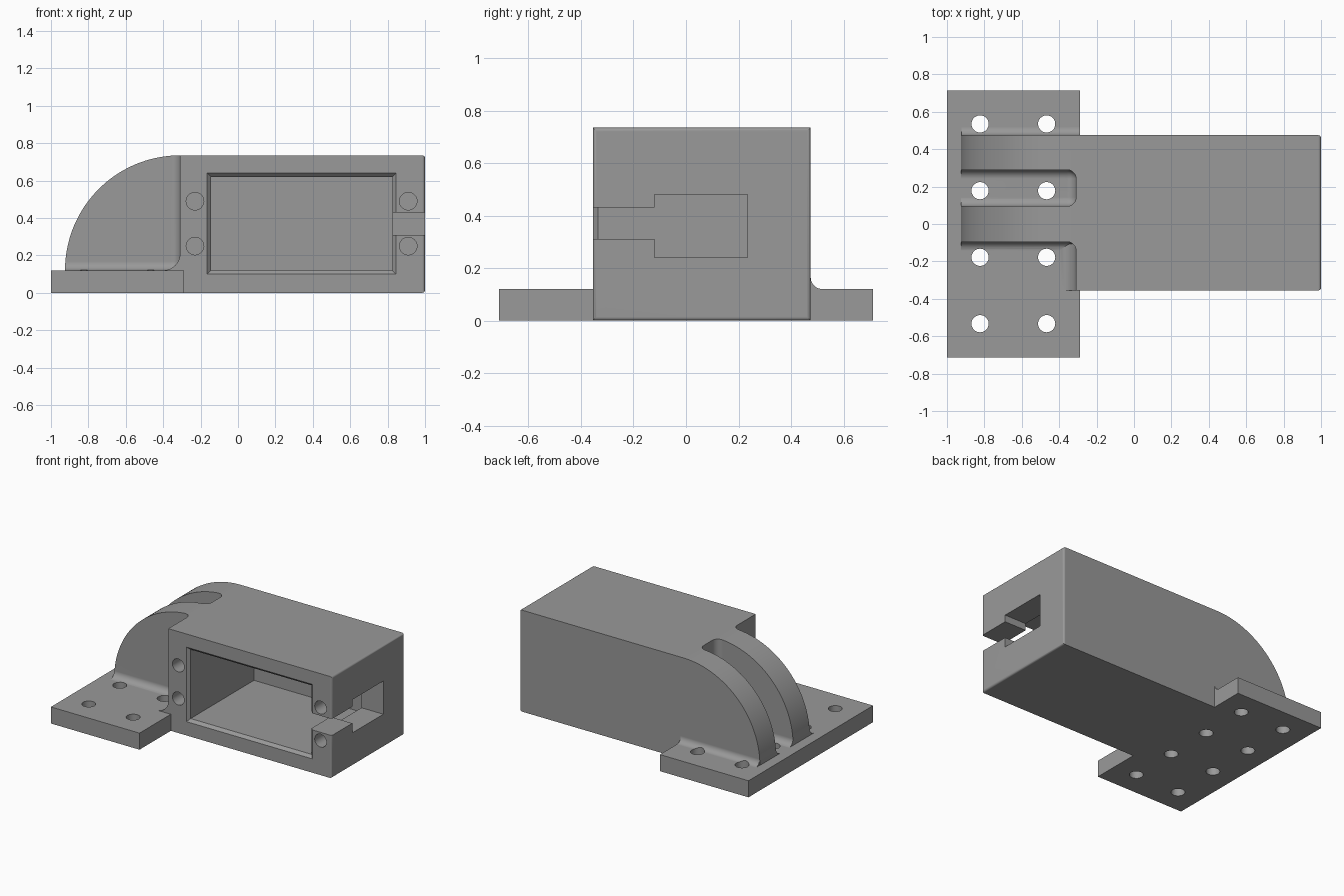
import bpy, bmesh, math
from mathutils import Matrix, Vector

if "Cube" in bpy.data.objects:
    bpy.data.objects.remove(bpy.data.objects["Cube"])


def finish(bm, name):
    bmesh.ops.recalc_face_normals(bm, faces=bm.faces[:])
    me = bpy.data.meshes.new(name)
    bm.to_mesh(me)
    bm.free()
    ob = bpy.data.objects.new(name, me)
    bpy.context.collection.objects.link(ob)
    return ob


def box(name, x, y, z, bevel=0):
    bm = bmesh.new()
    bmesh.ops.create_cube(bm, size=1)
    for v in bm.verts:
        v.co = [(r[0] + r[1]) / 2 + c * (r[1] - r[0]) for c, r in zip(v.co, (x, y, z))]
    if bevel:
        bmesh.ops.bevel(bm, geom=bm.edges[:], offset=bevel, segments=8,
                        profile=0.5, affect='EDGES')
    return finish(bm, name)


def prism(name, pts, axis, a, b, round_end=0):
    """Extrude a profile along x (points are y, z) or y (points are x, z)."""
    bm = bmesh.new()
    place = (lambda p: (a, p[0], p[1])) if axis == 'X' else (lambda p: (p[0], a, p[1]))
    face = bm.faces.new([bm.verts.new(place(p)) for p in pts])
    ext = bmesh.ops.extrude_face_region(bm, geom=[face])
    move = Vector((b - a, 0, 0)) if axis == 'X' else Vector((0, b - a, 0))
    for v in ext['geom']:
        if isinstance(v, bmesh.types.BMVert):
            v.co += move
    if round_end:
        xmax = max(v.co.x for v in bm.verts)
        edges = [e for e in bm.edges if all(v.co.x > xmax - 1e-4 for v in e.verts)]
        bmesh.ops.bevel(bm, geom=edges, offset=round_end, segments=4,
                        profile=0.5, affect='EDGES')
    return finish(bm, name)


def cylinder(name, centre, radius, depth, axis='Z'):
    bm = bmesh.new()
    rot = Matrix.Rotation(math.pi / 2, 4, 'X') if axis == 'Y' else Matrix()
    bmesh.ops.create_cone(bm, cap_ends=True, segments=32, radius1=radius, radius2=radius,
                          depth=depth, matrix=Matrix.Translation(centre) @ rot)
    return finish(bm, name)


def fillet(corner_u, corner_z, r, side):
    """Concave corner profile, reaching to the given side and upwards."""
    e = 0.01  # overlap into the neighbouring solids
    pts = [(corner_u - side * e, corner_z - e), (corner_u + side * r, corner_z - e)]
    for i in range(11):
        t = math.radians(90 * i / 10)
        pts.append((corner_u + side * r * (1 - math.sin(t)), corner_z + r * (1 - math.cos(t))))
    pts.append((corner_u - side * e, corner_z + r))
    return pts


def combine(ob, other, op):
    mod = ob.modifiers.new(op, 'BOOLEAN')
    mod.operation, mod.object, mod.solver = op, other, 'EXACT'
    bpy.context.view_layer.objects.active = ob
    bpy.ops.object.modifier_apply(modifier=mod.name)
    bpy.data.objects.remove(other)


TOP, PLATE, FRONT, BACK, SHOULDER = 0.735, 0.12, -0.355, 0.475, -0.31

# Housing with a quarter-round tail
R = TOP - PLATE
arc = [(SHOULDER - R * math.cos(math.radians(a * 2.5)),
        PLATE + R * math.sin(math.radians(a * 2.5))) for a in range(37)]
housing = prism('housing', [(1, 0), (SHOULDER - R, 0)] + arc + [(1, TOP)],
                'Y', FRONT, BACK, round_end=0.015)

# Clearances that leave two curved ribs with filleted roots
for y in ((0.095, 0.29), (-0.7, -0.095)):
    combine(housing, box('rib_gap', (-1.3, SHOULDER), y, (PLATE, 1.1), 0.048), 'DIFFERENCE')

# Mounting plate and root fillets
combine(housing, box('plate', (-1, -0.29), (-0.713, 0.713), (0, PLATE)), 'UNION')
combine(housing, prism('front_fillet', fillet(SHOULDER, PLATE, 0.09, -1),
                       'Y', FRONT, -0.09), 'UNION')
combine(housing, prism('back_fillet', fillet(BACK, PLATE, 0.045, 1),
                       'X', SHOULDER - R + 0.002, -0.29), 'UNION')

# Main pocket with a chamfered mouth
bm = bmesh.new()
rings = []
for y, g in ((-0.375, 0.04), (-0.335, 0), (0.39, 0)):
    x0, x1, z0, z1 = -0.145 - g, 0.825 + g, 0.12 - g, 0.62 + g
    rings.append([bm.verts.new((x, y, z)) for x, z in ((x0, z0), (x1, z0), (x1, z1), (x0, z1))])
for a, b in zip(rings, rings[1:]):
    for i in range(4):
        j = (i + 1) % 4
        bm.faces.new((a[i], a[j], b[j], b[i]))
bm.faces.new(rings[0])
bm.faces.new(rings[-1])
combine(housing, finish(bm, 'pocket'), 'DIFFERENCE')

# Cable window and slot through the end wall
combine(housing, box('window', (0.7, 1.1), (-0.12, 0.235), (0.24, 0.48)), 'DIFFERENCE')
combine(housing, box('cable_slot', (0.7, 1.1), (-0.5, -0.1), (0.31, 0.43)), 'DIFFERENCE')

# Screw holes in the front face and through the plate
for x in (-0.23, 0.91):
    for z in (0.25, 0.49):
        combine(housing, cylinder('screw_hole', (x, FRONT, z), 0.047, 0.4, 'Y'), 'DIFFERENCE')
for x in (-0.823, -0.467):
    for y in (-0.533, -0.178, 0.178, 0.535):
        combine(housing, cylinder('plate_hole', (x, y, 0.1), 0.046, 0.3), 'DIFFERENCE')

# Colour and shading
grey = bpy.data.materials.new('grey')
grey.diffuse_color = (0.32, 0.32, 0.32, 1)
grey.use_nodes = True
grey.node_tree.nodes["Principled BSDF"].inputs["Base Color"].default_value = grey.diffuse_color
housing.data.materials.clear()
housing.data.materials.append(grey)
for p in housing.data.polygons:
    p.material_index = 0
bpy.context.view_layer.objects.active = housing
housing.select_set(True)
bpy.ops.object.shade_smooth_by_angle(angle=math.radians(30))
wn = housing.modifiers.new('even_normals', 'WEIGHTED_NORMAL')
wn.keep_sharp = True
